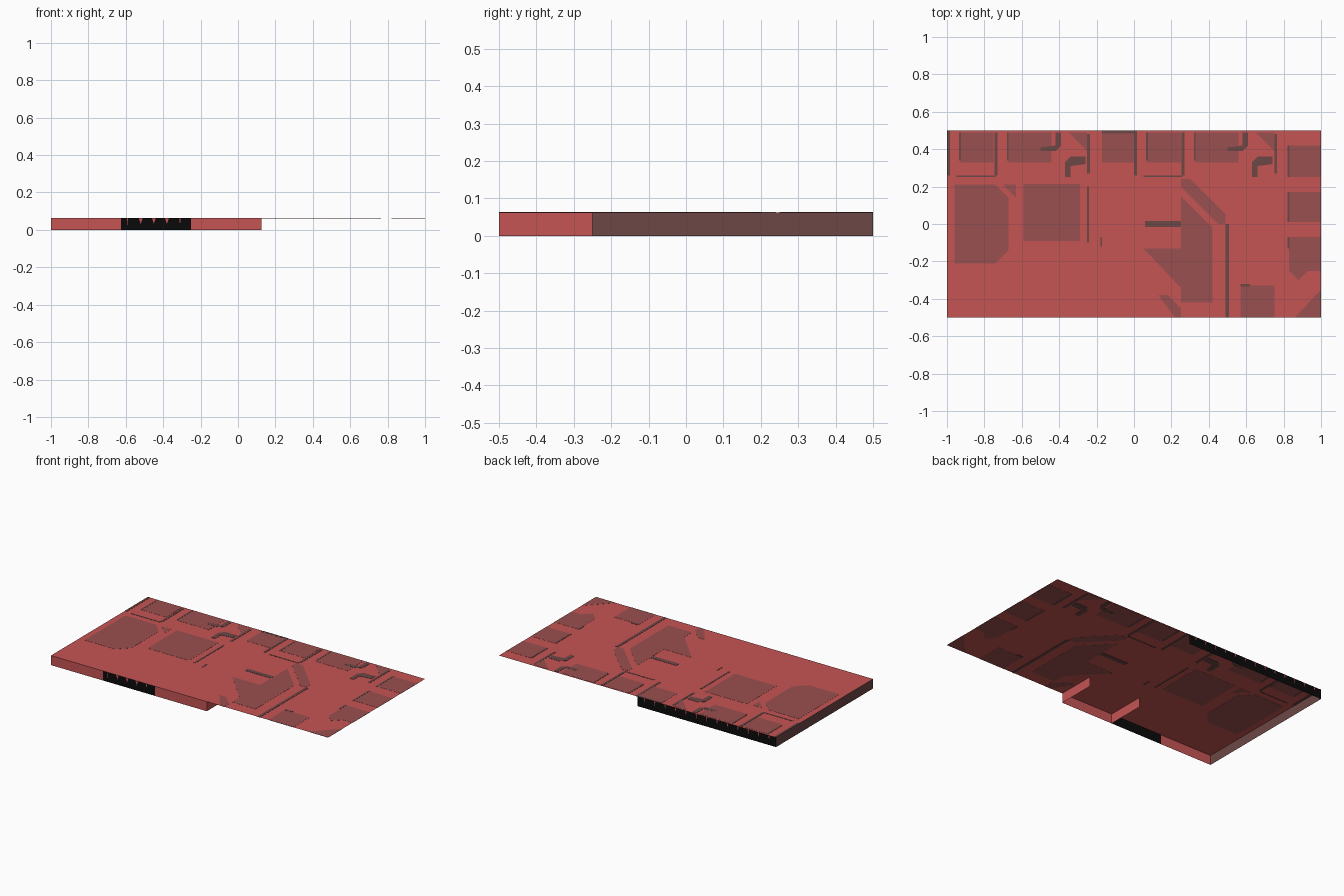
import bpy, bmesh

if "Cube" in bpy.data.objects:
    bpy.data.objects.remove(bpy.data.objects["Cube"])

H = 0.0625   # height of the deck


def material(name, rgb):
    m = bpy.data.materials.new(name)
    m.diffuse_color = (*rgb, 1)
    m.use_nodes = True
    m.node_tree.nodes["Principled BSDF"].inputs["Base Color"].default_value = m.diffuse_color
    return m


RED = material("brick_red", (0.56, 0.09, 0.088))
MUTED = material("muted_red", (0.325, 0.08, 0.08))
DARK = material("dark_brown", (0.15, 0.063, 0.06))
BLACK = material("black", (0.003, 0.003, 0.003))


def finish(bm, name, mat):
    me = bpy.data.meshes.new(name)
    bm.to_mesh(me)
    bm.free()
    me.materials.append(mat)
    ob = bpy.data.objects.new(name, me)
    bpy.context.collection.objects.link(ob)
    return ob


def sheet(name, faces, mat):
    """One object from a list of flat 3D outlines."""
    bm = bmesh.new()
    for pts in faces:
        bm.faces.new([bm.verts.new(p) for p in pts])
    return finish(bm, name, mat)


def wall(x0, y0, x1, y1):
    return [(x0, y0, 0), (x1, y1, 0), (x1, y1, H), (x0, y0, H)]


def plates(name, outlines, half, mat):
    """Thin painted panels showing on both sides of the deck."""
    bm = bmesh.new()
    for pts in outlines:
        f = bm.faces.new([bm.verts.new((x, y, H - half)) for x, y in pts])
        f.normal_update()
        if f.normal.z > 0:
            f.normal_flip()
        r = bmesh.ops.extrude_face_region(bm, geom=[f], use_keep_orig=True)
        vs = [v for v in r["geom"] if isinstance(v, bmesh.types.BMVert)]
        bmesh.ops.translate(bm, verts=vs, vec=(0, 0, 2 * half))
    bmesh.ops.recalc_face_normals(bm, faces=bm.faces)
    return finish(bm, name, mat)


def rect(x0, x1, y0, y1):
    return [(x0, y0), (x1, y0), (x1, y1), (x0, y1)]


# deck: open sheet on top, no floor
sheet("deck", [[(-1, -.5, H), (1, -.5, H), (1, .5, H), (-1, .5, H)]], RED)

# skirt walls
sheet("front_walls", [wall(-1, -.5, -.625, -.5), wall(-.25, -.5, .125, -.5)], RED)
sheet("bay_side_walls", [wall(.125, -.5, .125, -.25), wall(-.25, -.5, -.25, -.25)], RED)
sheet("left_wall", [wall(-1, .5, -1, -.5)], DARK)
sheet("front_grille", [wall(-.625, -.5, -.25, -.5)], BLACK)
sheet("back_grille", [wall(0, .5, -1, .5)], BLACK)

# small red teeth hanging down the grilles
teeth = []
for i in range(5):
    x = -.59 + i * .07
    d = .03 if i % 4 else .045
    w = .010 if i % 4 else .003
    teeth.append([(x - w, -.5008, H), (x, -.5008, H - d), (x + w, -.5008, H)])
for i in range(13):
    x = -.95 + i * .075
    teeth.append([(x - .005, .5008, H), (x + .005, .5008, H), (x, .5008, H - .03)])
sheet("grille_teeth", teeth, RED)

# muted panels
muted = [
    # big panels on the left
    [(-.96, .21), (-.74, .21), (-.67, .14), (-.67, -.14), (-.74, -.21), (-.96, -.21)],
    [(-.70, .21), (-.63, .21), (-.63, .14)],
    rect(-.59, -.29, -.09, .215),
    # middle top
    rect(-.17, 0, .33, .49),
    # bent panel and diagonal strip
    [(.05, -.13), (.25, -.13), (.25, .15), (.42, -.02), (.42, -.42), (.25, -.42), (.25, -.34)],
    [(.25, .24), (.30, .24), (.49, .05), (.49, 0), (.45, 0), (.25, .2)],
    [(.13, -.38), (.18, -.38), (.25, -.45), (.25, -.5), (.22, -.5)],
    # lower right
    rect(.57, .75, -.5, -.33),
    [(.83, -.07), (1, -.07), (1, -.25), (.93, -.25), (.88, -.30), (.83, -.25)],
    [(.86, -.5), (1, -.35), (1, -.5)],
    # right column
    rect(.83, 1, .25, .42),
    rect(.83, 1, .01, .17),
]
for dx in (0, 1):   # upper row repeats one unit along
    muted += [
        rect(-.93 + dx, -.75 + dx, .33, .49),
        rect(-.67 + dx, -.44 + dx, .33, .49),
        [(-.35 + dx, .49), (-.25 + dx, .49), (-.25 + dx, .39)],
    ]
plates("muted_panels", muted, .0008, MUTED)

# dark seams around the panels
dark = [
    rect(.06, .25, -.015, .015),
    rect(.49, .508, -.5, 0),
    rect(-.25, -.24, -.1, .2),
    rect(-.18, -.17, -.12, -.07),
    rect(-.17, 0, .485, .5),
    rect(.57, .62, -.335, -.32),
]
for dx in (0, 1):
    dark += [
        rect(-1 + dx, -.985 + dx, .26, .5),
        rect(-.745 + dx, -.73 + dx, .26, .49),
        rect(-.935 + dx, -.925 + dx, .34, .49),
        rect(-.68 + dx, -.67 + dx, .34, .49),
        rect(-.95 + dx, -.74 + dx, .25, .258),
        rect(-.25 + dx, -.235 + dx, .27, .48),
        # hooked bends
        [(-.42 + dx, .49), (-.39 + dx, .49), (-.39 + dx, .42), (-.42 + dx, .39),
         (-.50 + dx, .39), (-.50 + dx, .41), (-.42 + dx, .42)],
        [(-.37 + dx, .25), (-.34 + dx, .25), (-.34 + dx, .31), (-.26 + dx, .32),
         (-.26 + dx, .36), (-.34 + dx, .36), (-.37 + dx, .33)],
    ]
for y0, y1 in ((.25, .42), (.01, .17), (-.13, -.07)):
    dark.append(rect(.82, .832, y0, y1))
plates("dark_seams", dark, .0014, DARK)
